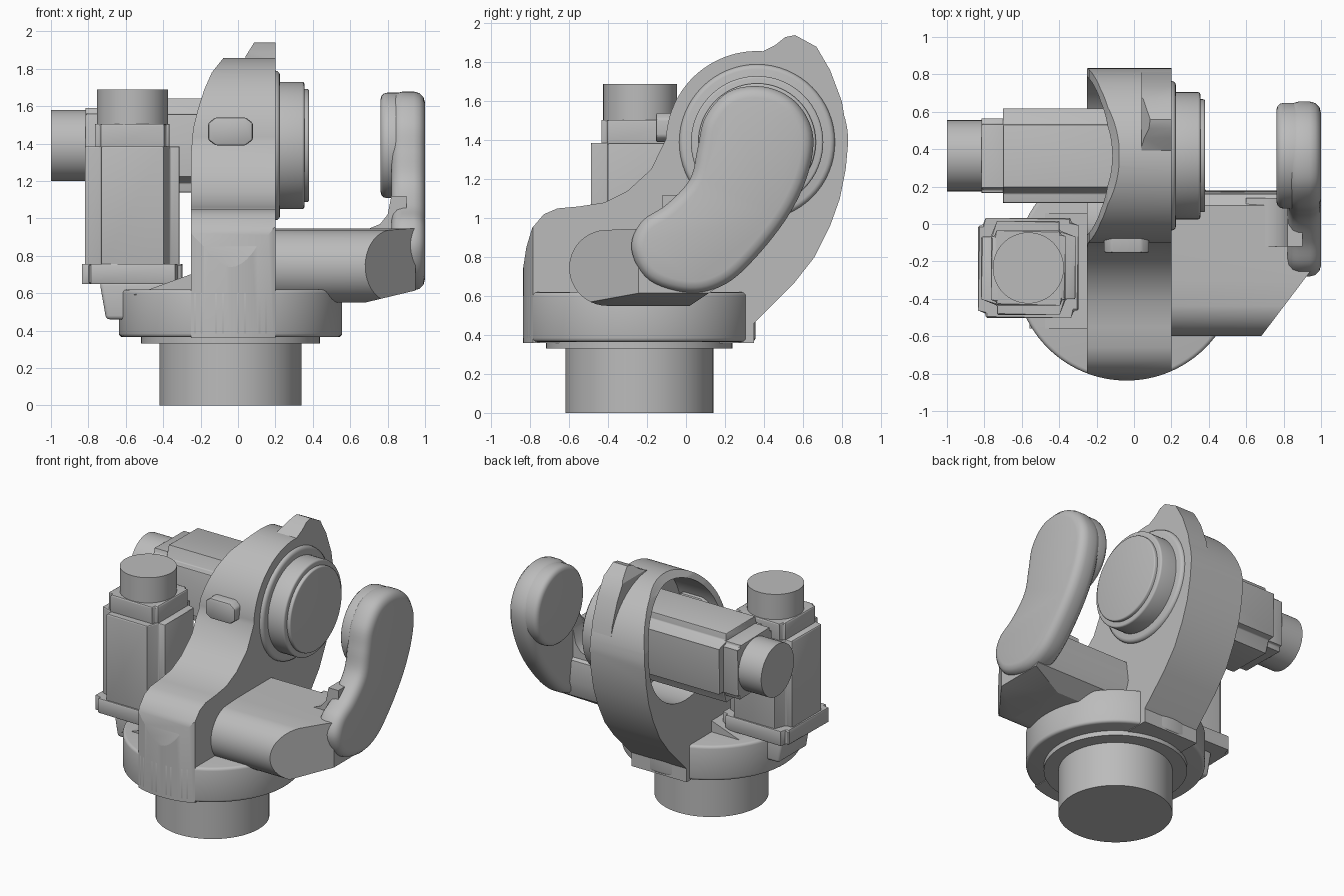
import bpy, bmesh, math
from mathutils import Vector

cube = bpy.data.objects.get("Cube")
if cube:
    bpy.data.objects.remove(cube, do_unlink=True)

grey = bpy.data.materials.new("light grey metal")
grey.use_nodes = True
grey.diffuse_color = (0.5, 0.5, 0.5, 1)
grey.node_tree.nodes["Principled BSDF"].inputs["Base Color"].default_value = (0.5, 0.5, 0.5, 1)

HUB = (0.365, 1.39)       # shoulder axis in y, z
BASE = (-0.04, -0.24)     # base axis in x, y
MOTOR = (-0.565, -0.235)  # upright motor axis in x, y


def arc(c, r, a0=0, a1=360, n=64):
    full = abs(a1 - a0) == 360
    steps = n if full else n + 1
    angles = [math.radians(a0 + (a1 - a0) * i / n) for i in range(steps)]
    return [(c[0] + r * math.cos(a), c[1] + r * math.sin(a)) for a in angles]


def spline(pts, n=6):
    """Closed smooth curve through the points."""
    out, k = [], len(pts)
    for i in range(k):
        a, b, c, d = (Vector(pts[(i + j) % k]) for j in (-1, 0, 1, 2))
        for s in range(n):
            t = s / n
            p = b + (c - a) * t / 2 + (2 * a - 5 * b + 4 * c - d) * t * t / 2 \
                + (3 * b - a - 3 * c + d) * t ** 3 / 2
            out.append(tuple(p))
    return out


def notched(c, h, n):
    """Square outline with stepped corners."""
    i = h - n
    q = [(h, -i), (h, i), (i, i + n * 0.4), (i, h)]
    out = []
    for turn in range(4):
        for u, v in q[1:]:
            for _ in range(turn):
                u, v = -v, u
            out.append((c[0] + u, c[1] + v))
        u, v = -i, h
        for _ in range(turn):
            u, v = -v, u
        out.append((c[0] + u, c[1] + v))
    return out


def apply(ob, mod):
    bpy.context.view_layer.objects.active = ob
    bpy.ops.object.modifier_apply(modifier=mod.name)


def smooth(ob):
    bpy.ops.object.select_all(action='DESELECT')
    ob.select_set(True)
    bpy.context.view_layer.objects.active = ob
    bpy.ops.object.shade_smooth_by_angle(angle=math.radians(32))


def prism(name, pts, axis, lo, hi, bevel=0, segments=3, planes=()):
    """Extrude an outline along an axis, trim it by planes and bevel its edges."""
    place = {'x': lambda u, v: (lo, u, v), 'y': lambda u, v: (u, lo, v),
             'z': lambda u, v: (u, v, lo)}[axis]
    move = Vector([(hi - lo) * (a == axis) for a in 'xyz'])
    bm = bmesh.new()
    face = bm.faces.new([bm.verts.new(place(u, v)) for u, v in pts])
    new = bmesh.ops.extrude_face_region(bm, geom=[face])['geom']
    bmesh.ops.translate(bm, vec=move, verts=[v for v in new if isinstance(v, bmesh.types.BMVert)])
    for co, no in planes:
        cut = bmesh.ops.bisect_plane(bm, geom=bm.verts[:] + bm.edges[:] + bm.faces[:],
                                     plane_co=co, plane_no=no, clear_outer=True)
        rim = [e for e in cut['geom_cut'] if isinstance(e, bmesh.types.BMEdge)]
        bmesh.ops.contextual_create(bm, geom=rim)
    bmesh.ops.recalc_face_normals(bm, faces=bm.faces)
    me = bpy.data.meshes.new(name)
    bm.to_mesh(me)
    bm.free()
    me.materials.append(grey)
    ob = bpy.data.objects.new(name, me)
    bpy.context.collection.objects.link(ob)
    if bevel:
        mod = ob.modifiers.new("edge", 'BEVEL')
        mod.width, mod.segments = bevel, segments
        mod.limit_method, mod.angle_limit = 'ANGLE', math.radians(32)
        apply(ob, mod)
    smooth(ob)
    return ob


def carve(ob, cutter, operation):
    mod = ob.modifiers.new("cut", 'BOOLEAN')
    mod.object, mod.operation, mod.solver = cutter, operation, 'EXACT'
    apply(ob, mod)
    bpy.data.objects.remove(cutter, do_unlink=True)


# Base
prism("base_cylinder", arc(BASE, 0.38), 'z', 0, 0.34)
prism("base_flange", arc(BASE, 0.478), 'z', 0.33, 0.37)
prism("base_body", arc(BASE, 0.597, n=96), 'z', 0.365, 0.62, 0.02)

# Shoulder web and open ring housing
side = [(0.35, 0.36), (-0.84, 0.36), (-0.84, 0.72), (-0.82, 0.85), (-0.79, 0.95), (-0.73, 1.02),
        (-0.66, 1.05), (-0.55, 1.06), (-0.42, 1.08), (-0.3, 1.14), (-0.18, 1.25)]
side += arc(HUB, 0.468, 178, 0, 48)
side += [(0.82, 1.25), (0.79, 1.1), (0.74, 0.96), (0.66, 0.8), (0.55, 0.66), (0.35, 0.46)]
web = prism("shoulder_housing", side, 'x', -0.25, 0.2)
plan = arc(BASE, 0.597, 180, 360, 64) + [(0.557, 1), (-0.637, 1)]
carve(web, prism("plan_trim", plan, 'z', 0, 2.2), 'INTERSECT')
slant = [(-0.25, 1.36), (-0.24, 1.48), (-0.215, 1.58), (-0.18, 1.69), (-0.14, 1.78),
         (-0.08, 1.855), (-0.04, 2), (-0.5, 2), (-0.5, 1.36)]
carve(web, prism("slant_trim", slant, 'y', -0.5, 1.2), 'DIFFERENCE')
carve(web, prism("bore_trim", arc(HUB, 0.42), 'x', -0.5, 0.08), 'DIFFERENCE')
smooth(web)

crest = [(0.3, 1.78), (0.38, 1.85), (0.46, 1.89), (0.51, 1.93), (0.56, 1.94), (0.67, 1.88),
         (0.74, 1.76), (0.8, 1.6), (0.825, 1.45), (0.72, 1.5), (0.6, 1.7)]
prism("housing_crest", crest, 'x', 0.04, 0.2, planes=[((0.03, 0, 1.85), (-0.8, 0, 0.5))])

boss = [(-0.16, 1.42), (-0.12, 1.39), (0.04, 1.39), (0.08, 1.42),
        (0.08, 1.51), (0.04, 1.54), (-0.12, 1.54), (-0.16, 1.51)]
prism("front_boss", boss, 'y', -0.155, 0, 0.012, 2)

# Bearing cover on the shoulder axis
prism("joint_collar", arc(HUB, 0.4), 'x', 0.15, 0.225, 0.025)
prism("joint_drum", arc(HUB, 0.34), 'x', 0.1, 0.355, 0.012)
prism("joint_cap", arc(HUB, 0.302), 'x', 0.3, 0.38, 0.01)

# Side arm with its curved end paddle
stub = arc((-0.405, 0.745), 0.195, 270, 100, 20)
stub += [(-0.3, 0.945), (0.1, 0.945), (0.16, 0.9), (0.18, 0.75), (0.14, 0.63), (0.02, 0.55)]
prism("side_arm", stub, 'x', 0, 0.95, planes=[
    ((0.68, -0.6, 0.7), (0.33, -0.25, 0)), ((0.68, 0, 0.55), (0.06, 0, -0.25))])
fillet = [(0.6, 0.94), (0.7, 0.945), (0.76, 0.97), (0.8, 1.02), (0.82, 1.12), (0.9, 1.12), (0.9, 0.8), (0.6, 0.8)]
prism("arm_fillet", fillet, 'y', -0.12, 0.14)
blade = spline([(-0.28, 0.84), (-0.23, 0.98), (-0.1, 1.07), (0.02, 1.2), (0.06, 1.36), (0.1, 1.52),
                (0.22, 1.65), (0.4, 1.675), (0.56, 1.6), (0.65, 1.44), (0.63, 1.24),
                (0.53, 1.02), (0.36, 0.8), (0.2, 0.66), (0.02, 0.615), (-0.19, 0.68)])
prism("end_paddle", blade, 'x', 0.82, 1.0, 0.06, 3)
prism("paddle_pad", arc(HUB, 0.282), 'x', 0.762, 0.92, 0.035)

# Motor seat beside the web
prism("motor_bracket", [(-0.74, 0.66), (-0.705, 0.46), (-0.2, 0.46), (-0.2, 0.66)], 'y', -0.4, -0.07, 0.02)
prism("motor_ramp", [(-0.56, 0.59), (-0.2, 0.59), (-0.2, 0.72)], 'y', -0.56, 0.06)

# Upright motor
prism("upright_motor_flange", notched(MOTOR, 0.268, 0.04), 'z', 0.65, 0.755, 0.008, 1)
prism("upright_motor_body", notched(MOTOR, 0.252, 0.085), 'z', 0.74, 1.385, 0.008, 2)
prism("upright_motor_neck", notched(MOTOR, 0.2, 0.03), 'z', 1.37, 1.505, 0.01, 2)
prism("upright_motor_encoder", arc(MOTOR, 0.19), 'z', 1.49, 1.69)

# Level motor driving the shoulder joint
prism("level_motor_body", notched(HUB, 0.252, 0.085), 'x', -0.7, 0.1, 0.008, 2)
prism("level_motor_neck", notched(HUB, 0.2, 0.03), 'x', -0.815, -0.68, 0.01, 2)
prism("level_motor_encoder", arc(HUB, 0.19), 'x', -1.0, -0.8)
